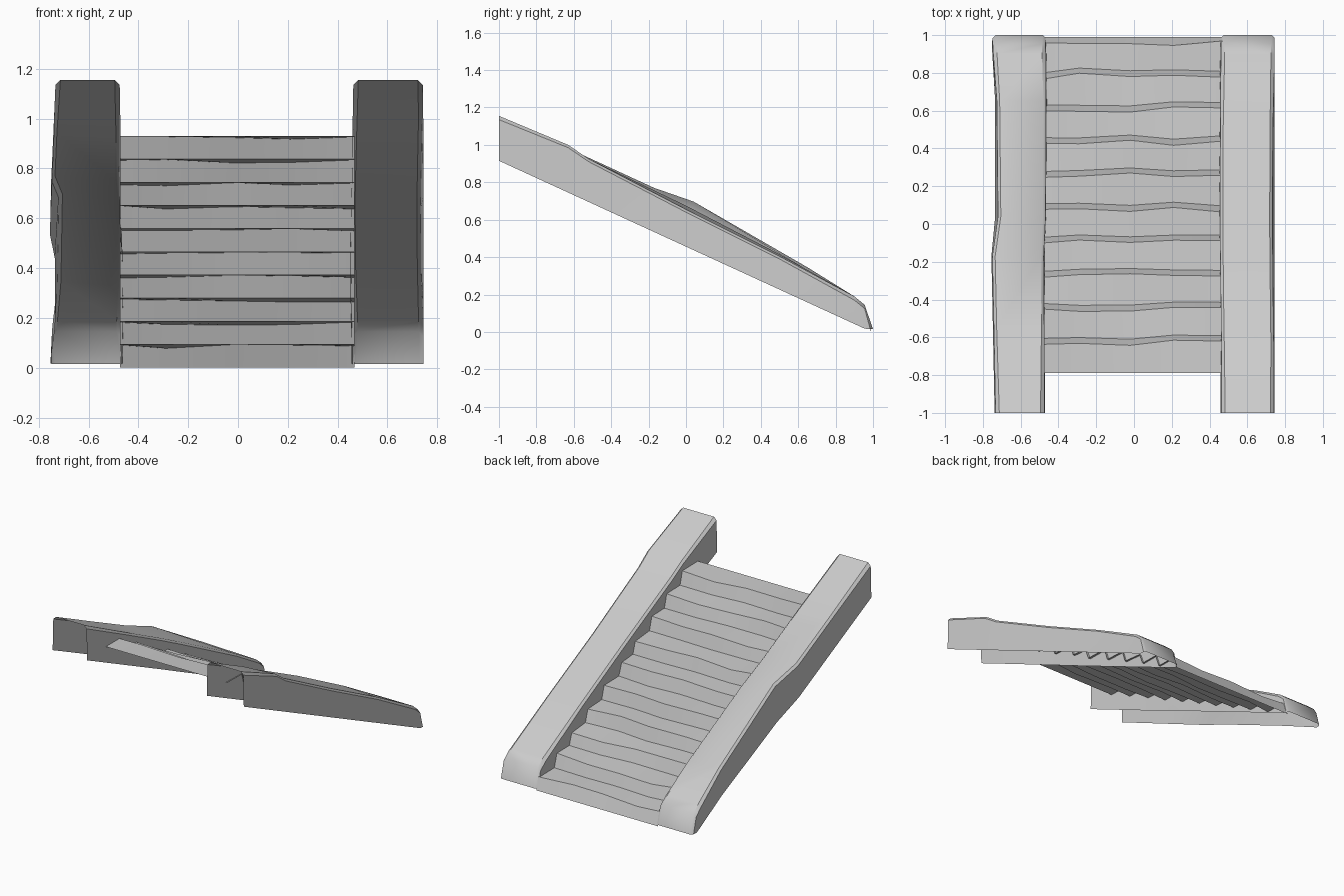
import bpy, bmesh, random

if "Cube" in bpy.data.objects:
    bpy.data.objects.remove(bpy.data.objects["Cube"])

random.seed(4)


def grid_object(name, rows, angle=0.6):
    """Skin consecutive rows of points into an open sheet."""
    bm = bmesh.new()
    vrows = [[bm.verts.new(p) for p in row] for row in rows]
    for a, b in zip(vrows, vrows[1:]):
        for i in range(len(a) - 1):
            bm.faces.new((a[i], a[i + 1], b[i + 1], b[i]))
    bmesh.ops.remove_doubles(bm, verts=bm.verts, dist=0.0005)
    bm.normal_update()
    # face the sheet upwards
    if sum(f.normal.z * f.calc_area() for f in bm.faces) < 0:
        bmesh.ops.reverse_faces(bm, faces=bm.faces)
    mesh = bpy.data.meshes.new(name)
    bm.to_mesh(mesh)
    bm.free()
    obj = bpy.data.objects.new(name, mesh)
    bpy.context.collection.objects.link(obj)
    bpy.ops.object.select_all(action='DESELECT')
    obj.select_set(True)
    bpy.context.view_layer.objects.active = obj
    bpy.ops.object.shade_smooth_by_angle(angle=angle)
    return obj


def rail(name, stations):
    """Hollow rail, open underneath and at the high end.
    Station: y, outer top z, inner top z, outer x, inner x, edge chamfer."""
    rows = []
    for y, zo, zi, xo, xi, c in stations:
        s = 1 if xo > xi else -1
        low = max(0.015, 0.915 - 0.459 * (y + 1))
        wall = 0.745 * s if s > 0 else min(xo - 0.005, -0.735)
        rows.append([(wall, y, low), (xo, y, zo - c), (xo - s * c, y, zo),
                     (xi + s * c, y, zi), (xi, y, zi - c), (xi - s * 0.004, y, low)])
    # sloping lower end face
    y, (xo, xi) = 1.0, stations[-1][3:5]
    s = 1 if xo > xi else -1
    rows.append([(xo, 0.985, 0.015), (xo, 0.985, 0.015), (xo - s * 0.015, y, 0.015),
                 (xi + s * 0.015, y, 0.015), (xi, 0.985, 0.015), (xi, 0.985, 0.015)])
    return grid_object(name, rows)


# Left rail with a raised, chipped outer edge near the middle
rail("left_rail", [
    (-1.00, 1.155, 1.155, -0.733, -0.475, 0.02),
    (-0.55, 0.945, 0.935, -0.742, -0.475, 0.015),
    (-0.17, 0.770, 0.750, -0.750, -0.478, 0.015),
    (0.04, 0.697, 0.645, -0.720, -0.468, 0.015),
    (0.65, 0.345, 0.330, -0.726, -0.465, 0.015),
    (0.90, 0.190, 0.190, -0.745, -0.467, 0.02),
    (0.955, 0.145, 0.145, -0.748, -0.468, 0.02)])

# Right rail with a worn hump near the top
rail("right_rail", [
    (-1.00, 1.155, 1.155, 0.742, 0.463, 0.02),
    (-0.63, 1.000, 0.985, 0.740, 0.463, 0.015),
    (-0.52, 0.925, 0.925, 0.738, 0.461, 0.015),
    (0.00, 0.655, 0.675, 0.733, 0.455, 0.015),
    (0.50, 0.405, 0.415, 0.735, 0.457, 0.015),
    (0.90, 0.190, 0.190, 0.745, 0.460, 0.02),
    (0.955, 0.145, 0.145, 0.745, 0.460, 0.02)])

# Worn stair sheet: ten treads and slanted risers with uneven nosings
columns = [-0.474, -0.29, -0.02, 0.21, 0.468]
steps, rise, run = 10, 0.093, 0.1765
rows = [[(x, -0.79, 0.93) for x in columns]]
for k in range(1, steps + 1):
    nose, foot = [], []
    z = 0.93 - rise * k
    y = -0.79 + run * k
    for i, x in enumerate(columns):
        shift = random.uniform(-0.016, 0.016)
        drop = random.uniform(0.0, 0.016)
        last = k == steps
        nose.append((x, y - 0.015 + shift, z + rise - drop))
        foot.append((x, 0.99 if last else y + 0.015 + shift * 0.8, z))
    rows += [nose, foot]
grid_object("worn_stairs", rows)
